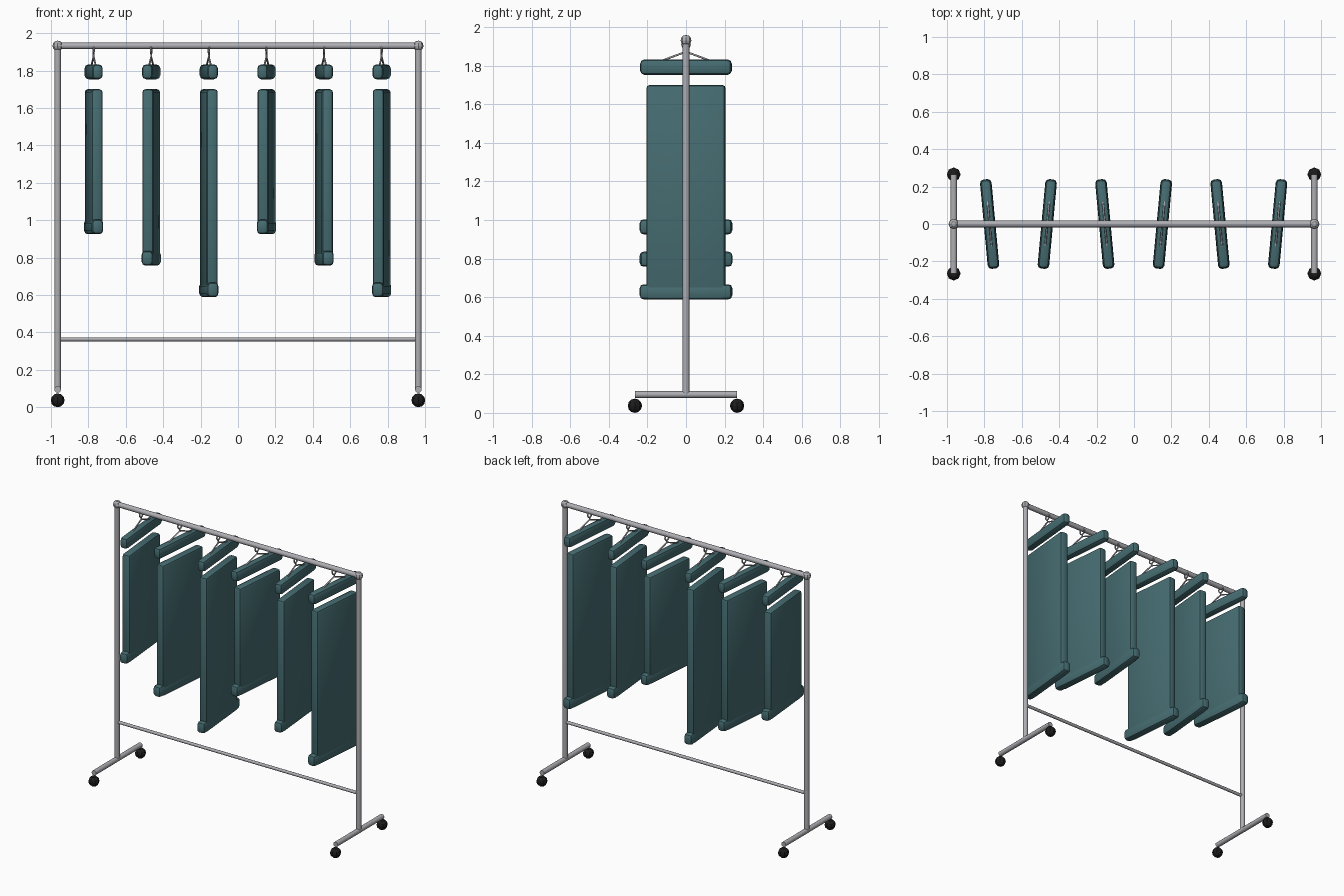
import bpy
import math
from mathutils import Vector

cube = bpy.data.objects.get("Cube")
if cube:
    bpy.data.objects.remove(cube, do_unlink=True)


def make_material(name, colour):
    mat = bpy.data.materials.new(name)
    mat.use_nodes = True
    mat.diffuse_color = (*colour, 1)
    mat.node_tree.nodes["Principled BSDF"].inputs["Base Color"].default_value = (*colour, 1)
    return mat


steel = make_material("steel grey", (0.42, 0.42, 0.45))
cloth = make_material("teal cloth", (0.06, 0.15, 0.165))
rubber = make_material("black rubber", (0.012, 0.012, 0.013))


def finish(name, mat, angle=40):
    obj = bpy.context.object
    obj.name = name
    obj.data.materials.append(mat)
    bpy.ops.object.shade_smooth_by_angle(angle=math.radians(angle))
    return obj


def tube(name, start, end, radius, sides=12):
    a, b = Vector(start), Vector(end)
    bpy.ops.mesh.primitive_cylinder_add(
        vertices=sides, radius=radius, depth=(b - a).length, location=(a + b) / 2,
        rotation=(b - a).to_track_quat('Z', 'Y').to_euler())
    return finish(name, steel, 50)


def ball(name, centre, radius, mat):
    bpy.ops.mesh.primitive_uv_sphere_add(segments=8, ring_count=6, radius=radius, location=centre)
    return finish(name, mat, 20)


def soft_box(name, centre, size, bevel, turn):
    bpy.ops.mesh.primitive_cube_add(size=1, location=centre, rotation=(0, 0, turn))
    obj = bpy.context.object
    obj.scale = size
    bpy.ops.object.transform_apply(location=False, rotation=False, scale=True)
    mod = obj.modifiers.new("soft edges", 'BEVEL')
    mod.width = bevel
    mod.segments = 2
    bpy.ops.object.modifier_apply(modifier=mod.name)
    return finish(name, cloth)


# Rolling frame
POST_X, RAIL_Z, FOOT_Y, FOOT_Z, WHEEL_R = 0.964, 1.932, 0.265, 0.095, 0.037
for side, x in (("right", -POST_X), ("left", POST_X)):
    tube(f"{side}_post", (x, 0, FOOT_Z), (x, 0, RAIL_Z), 0.018)
    tube(f"{side}_foot", (x, -FOOT_Y, FOOT_Z), (x, FOOT_Y, FOOT_Z), 0.018)
    ball(f"{side}_finial", (x, 0, RAIL_Z), 0.028, steel)
    for end, y in (("front", -FOOT_Y), ("back", FOOT_Y)):
        ball(f"{side}_{end}_wheel", (x, y, WHEEL_R), WHEEL_R, rubber)
tube("top_rail", (-POST_X, 0, RAIL_Z), (POST_X, 0, RAIL_Z), 0.018)
tube("lower_rail", (-POST_X, 0, 0.363), (POST_X, 0, 0.363), 0.011)

# Garments on hangers, alternately turned and of three lengths
TURN = math.radians(5.3)
for i in range(6):
    x = -0.772 + 0.308 * i
    turn = TURN if i % 2 == 0 else -TURN
    bottom = (0.925, 0.757, 0.588)[i % 3]
    tag = f"{i + 1}"

    # Hook and wire arms
    bpy.ops.mesh.primitive_torus_add(
        major_segments=16, minor_segments=6, major_radius=0.02, minor_radius=0.005,
        location=(x, 0, 1.91), rotation=(0, math.pi / 2, turn))
    finish(f"hanger_hook_{tag}", steel, 70)
    tube(f"hanger_stem_{tag}", (x, 0, 1.868), (x, 0, 1.892), 0.005, 8)
    for end, s in (("front", -1), ("back", 1)):
        reach = Vector((-math.sin(turn), math.cos(turn), 0)) * 0.18 * s
        tube(f"hanger_{end}_arm_{tag}", (x, 0, 1.873), Vector((x, 0, 1.806)) + reach, 0.005, 8)

    # Cloth parts
    soft_box(f"shoulder_{tag}", (x, 0, 1.793), (0.058, 0.476, 0.08), 0.022, turn)
    soft_box(f"garment_panel_{tag}", (x, 0, (1.70 + bottom) / 2),
             (0.06, 0.41, 1.70 - bottom), 0.016, turn)
    soft_box(f"hem_{tag}", (x, 0, bottom + 0.04), (0.062, 0.48, 0.078), 0.02, turn)
